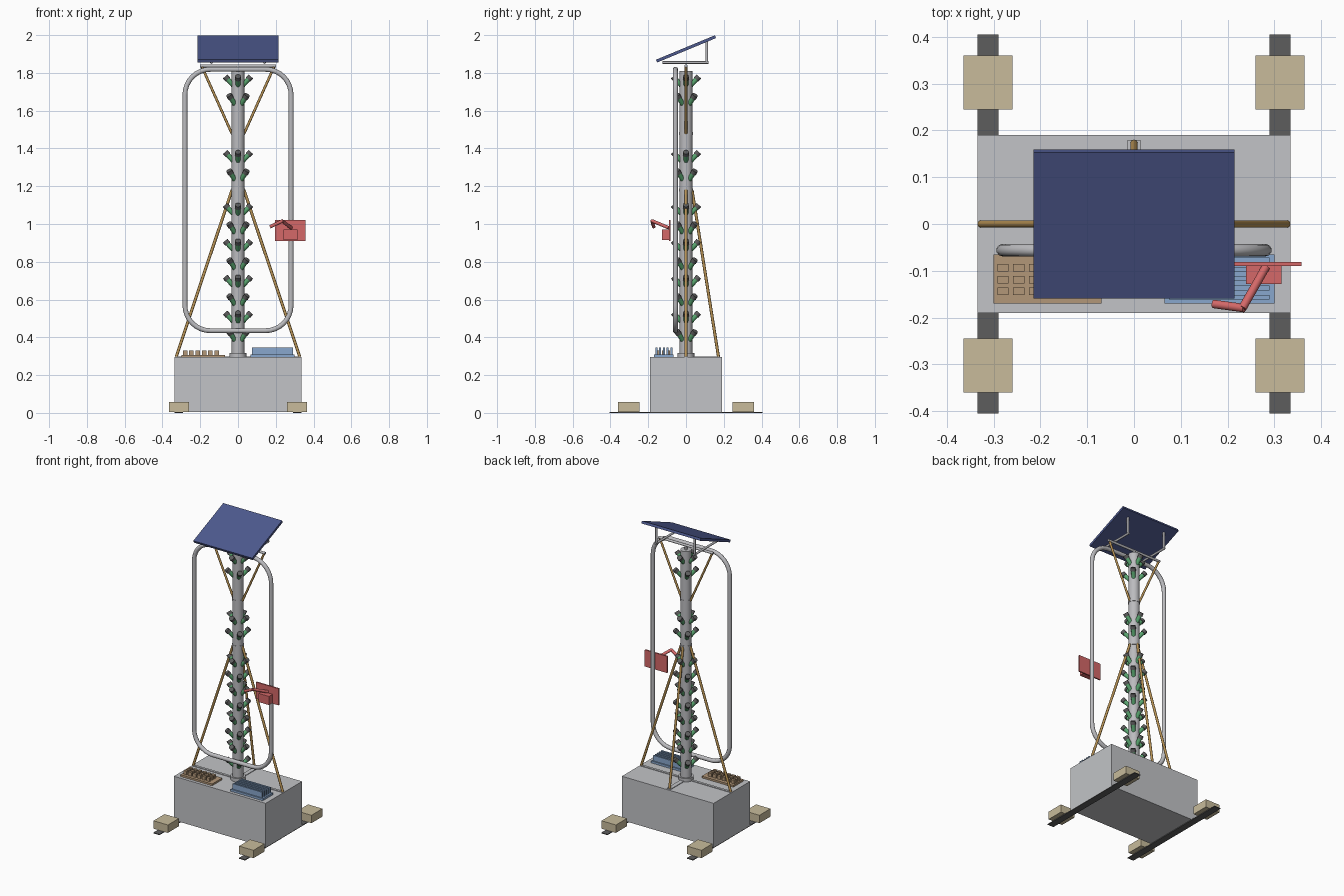
import bpy, math
from mathutils import Vector

old = bpy.data.objects.get("Cube")
if old:
    bpy.data.objects.remove(old, do_unlink=True)


def material(name, r, g, b):
    m = bpy.data.materials.new(name)
    m.use_nodes = True
    m.diffuse_color = (r, g, b, 1)
    m.node_tree.nodes["Principled BSDF"].inputs["Base Color"].default_value = (r, g, b, 1)
    return m


CASE = material("case grey", 0.54, 0.55, 0.57)
METAL = material("tube grey", 0.50, 0.50, 0.52)
DARK = material("dark rubber", 0.11, 0.11, 0.11)
SAND = material("sand canvas", 0.58, 0.50, 0.33)
BAMBOO = material("bamboo", 0.48, 0.29, 0.09)
NAVY = material("panel navy", 0.075, 0.10, 0.27)
GREEN = material("cup green", 0.10, 0.38, 0.16)
RED = material("control red", 0.66, 0.14, 0.14)
BLUE = material("tray blue", 0.25, 0.39, 0.61)
BROWN = material("tray brown", 0.45, 0.31, 0.19)


def box(name, mat, x, y, z):
    """Box from its extents along each axis."""
    ext = (x, y, z)
    bpy.ops.mesh.primitive_cube_add(size=1, location=[sum(e) / 2 for e in ext])
    o = bpy.context.object
    o.name = name
    o.scale = [e[1] - e[0] for e in ext]
    o.data.materials.append(mat)
    return o


def rod(name, mat, a, b, r, sides=16, r2=None):
    """Round bar between two points, optionally tapered."""
    a, b = Vector(a), Vector(b)
    d = b - a
    bpy.ops.mesh.primitive_cone_add(vertices=sides, radius1=r, radius2=r if r2 is None else r2,
                                    depth=d.length, location=(a + b) / 2)
    o = bpy.context.object
    o.name = name
    o.rotation_euler = d.to_track_quat('Z', 'Y').to_euler()
    o.data.materials.append(mat)
    bpy.ops.object.shade_smooth_by_angle(angle=math.radians(40))
    return o


# Reservoir, foot strips and sandbags
box("reservoir", CASE, (-0.335, 0.335), (-0.19, 0.19), (0.005, 0.295))
for s, side in ((-1, "right"), (1, "left")):
    box(side + "_foot_strip", DARK, sorted((s * 0.29, s * 0.335)), (-0.405, 0.405), (0, 0.005))
    for t, end in ((-1, "front"), (1, "back")):
        box(f"{end}_{side}_sandbag", SAND, sorted((s * 0.26, s * 0.365)),
            sorted((t * 0.245, t * 0.36)), (0.006, 0.058))
box("back_strut_strip", CASE, (-0.014, 0.014), (0, 0.18), (0.29, 0.299))
box("side_strut_strip", CASE, (-0.33, 0.33), (-0.008, 0.008), (0.29, 0.299))

# Mast in three sections with collars
rod("mast", METAL, (0, 0, 0.295), (0, 0, 1.81), 0.034, 32)
rod("mast_base_collar", METAL, (0, 0, 0.295), (0, 0, 0.317), 0.045, 32)
for z in (1.18, 1.48):
    rod("mast_joint", METAL, (0, 0, z - 0.008), (0, 0, z + 0.008), 0.036, 32)

# Planting cups: four per tier, every second tier turned by 45 degrees
for top in (1.77, 1.37, 1.09, 0.90, 0.71, 0.52):
    for tier in range(2):
        z = top - tier * 0.098
        for k in range(4):
            a = math.radians(90 * k + 45 * tier)

            def at(r, h):
                return (r * math.cos(a), r * math.sin(a), z + h)
            rod("cup_stub", GREEN, at(0.024, -0.037), at(0.060, 0.002), 0.013, 12)
            rod("cup_basket", DARK, at(0.054, -0.005), at(0.068, 0.011), 0.016, 12)

# Bamboo struts
for s in (-1, 1):
    rod("side_strut", BAMBOO, (s * 0.327, 0, 0.297), (s * 0.032, 0, 1.18), 0.008, 10)
    rod("upper_strut", BAMBOO, (s * 0.033, 0, 1.48), (s * 0.19, 0, 1.83), 0.007, 10)
rod("back_strut", BAMBOO, (0, 0.172, 0.297), (0, 0.032, 1.18), 0.008, 10)

# Rounded loop of pipe in front of the mast
curve = bpy.data.curves.new("pipe_loop", 'CURVE')
curve.dimensions = '3D'
curve.bevel_depth = 0.0135
curve.bevel_resolution = 3
path = []
hw, hh, rad = 0.281, 0.692, 0.135
for i, (sx, sz) in enumerate(((1, 1), (-1, 1), (-1, -1), (1, -1))):
    for j in range(9):
        a = math.radians(90 * i + 90 * j / 8)
        path.append((sx * (hw - rad) + rad * math.cos(a), -0.056,
                     1.127 + sz * (hh - rad) + rad * math.sin(a), 1))
spline = curve.splines.new('POLY')
spline.points.add(len(path) - 1)
for p, co in zip(spline.points, path):
    p.co = co
spline.use_cyclic_u = True
loop = bpy.data.objects.new("pipe_loop", curve)
bpy.context.collection.objects.link(loop)
curve.materials.append(METAL)
bpy.ops.object.select_all(action='DESELECT')
loop.select_set(True)
bpy.context.view_layer.objects.active = loop
bpy.ops.object.convert(target='MESH')
bpy.ops.object.shade_smooth_by_angle(angle=math.radians(50))

# Panel frame and tilted solar panel
rod("frame_post", METAL, (0, 0, 1.80), (0, 0, 1.84), 0.008)
rod("frame_crossbar", METAL, (-0.2, 0, 1.837), (0.2, 0, 1.837), 0.008)
for s in (-1, 1):
    rod("frame_arm", METAL, (s * 0.14, -0.125, 1.855), (s * 0.14, 0.12, 1.855), 0.007)
    rod("frame_upright", METAL, (s * 0.14, 0.11, 1.852), (s * 0.14, 0.11, 1.970), 0.007)
panel = box("solar_panel", NAVY, (-0.215, 0.215), (-0.169, 0.169), (1.919, 1.935))
panel.rotation_euler.x = math.radians(22.5)

# Seedling tray with raised cells
box("seedling_tray", BROWN, (-0.30, -0.07), (-0.17, -0.065), (0.295, 0.307))
for i in range(6):
    for j in range(3):
        x, y = -0.28 + i * 0.0335, -0.094 - j * 0.025
        box("seedling_cell", BROWN, (x - 0.012, x + 0.012), (y - 0.008, y + 0.008), (0.305, 0.33))

# Finned tray
box("fin_tray", BLUE, (0.065, 0.30), (-0.17, -0.065), (0.295, 0.309))
for j in range(5):
    y = -0.157 + j * 0.02
    box("tray_fin", BLUE, (0.075, 0.29), (y - 0.005, y + 0.005), (0.305, 0.345))

# Control plate, box and jointed arm
box("control_plate", RED, (0.195, 0.358), (-0.09, -0.081), (0.91, 1.02))
box("control_box", RED, (0.24, 0.316), (-0.128, -0.088), (0.915, 0.972))
rod("arm_upper", RED, (0.282, -0.092, 0.98), (0.232, -0.18, 1.017), 0.009)
rod("arm_lower", RED, (0.236, -0.18, 1.017), (0.17, -0.171, 0.985), 0.009)
